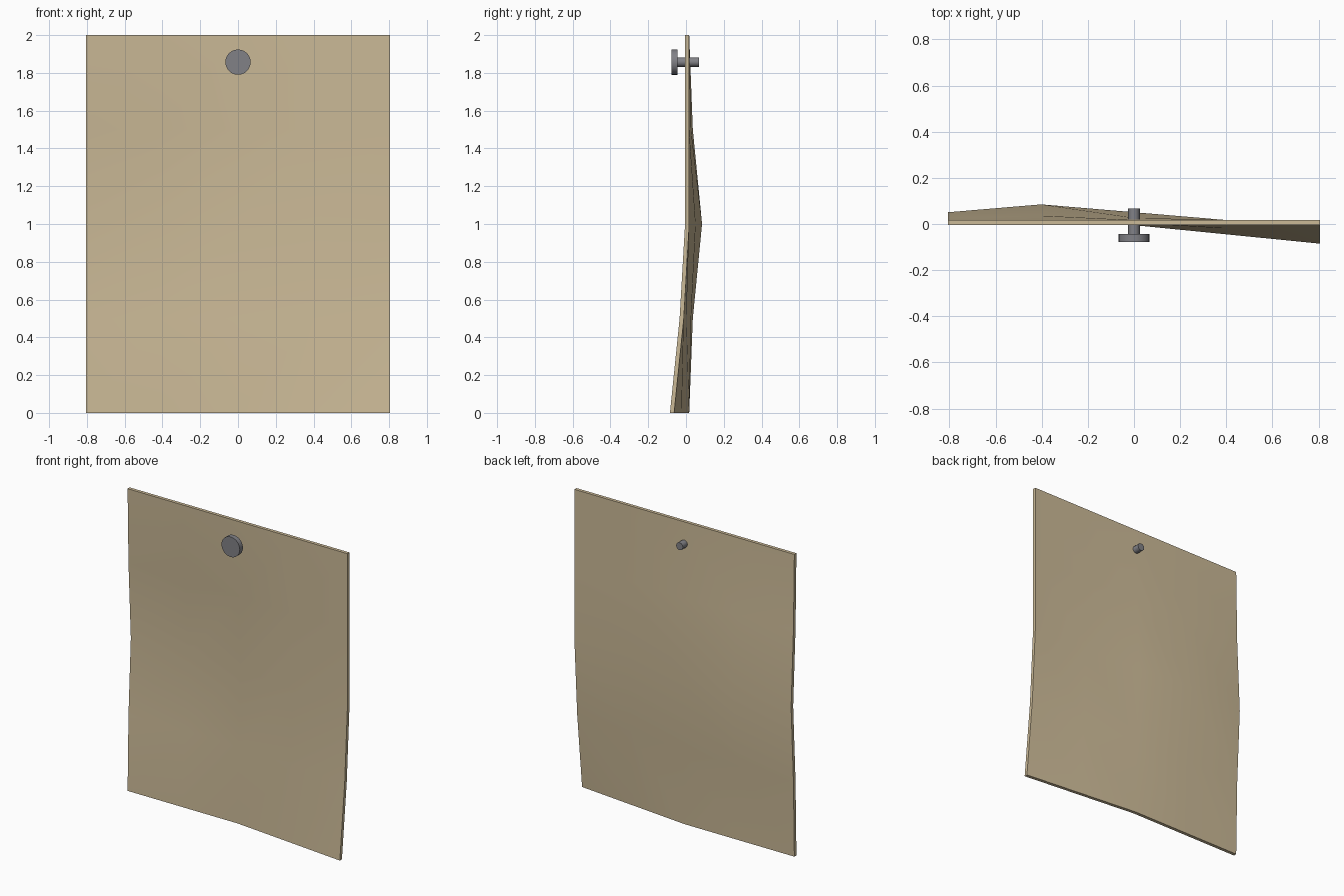
import bpy, bmesh, math

if "Cube" in bpy.data.objects:
    bpy.data.objects.remove(bpy.data.objects["Cube"])

def material(name, rgb):
    m = bpy.data.materials.new(name)
    m.diffuse_color = (*rgb, 1)
    m.use_nodes = True
    m.node_tree.nodes["Principled BSDF"].inputs["Base Color"].default_value = m.diffuse_color
    return m

# Sheet: 5 x 5 point grid with a bulge left of centre and a curled lower right corner
xs = [-0.805, -0.4025, 0, 0.4025, 0.805]
zs = [0, 0.5, 1, 1.5, 2]
bulge_x, bulge_z = [0.5, 1, 0.5, 0, 0], [0, 0.28, 1, 0.28, 0]
curl_x, curl_z = [0, 0, 0, 0.5, 1], [1, 0.36, 0, 0, 0]
FRONT, THICK = -0.005, 0.022

bm = bmesh.new()
def layer(y0):
    return [[bm.verts.new((x, y0 + 0.068 * bulge_x[i] * bulge_z[j]
                           - 0.08 * curl_x[i] * curl_z[j], z))
             for i, x in enumerate(xs)] for j, z in enumerate(zs)]

front, back = layer(FRONT), layer(FRONT + THICK)
for j in range(4):
    for i in range(4):
        for g in (front, back):
            bm.faces.new((g[j][i], g[j][i + 1], g[j + 1][i + 1], g[j + 1][i]))

# Rim joining the two layers
ring = ([(0, i) for i in range(4)] + [(j, 4) for j in range(4)]
        + [(4, i) for i in range(4, 0, -1)] + [(j, 0) for j in range(4, 0, -1)])
for a, b in zip(ring, ring[1:] + ring[:1]):
    bm.faces.new((front[a[0]][a[1]], back[a[0]][a[1]],
                  back[b[0]][b[1]], front[b[0]][b[1]]))
bmesh.ops.recalc_face_normals(bm, faces=bm.faces)
mesh = bpy.data.meshes.new("paper_sheet")
bm.to_mesh(mesh)
bm.free()
sheet = bpy.data.objects.new("paper_sheet", mesh)
bpy.context.collection.objects.link(sheet)
mesh.materials.append(material("parchment", (0.60, 0.49, 0.31)))

# Nail: flat round head and a shaft through the sheet
metal = material("metal", (0.22, 0.22, 0.24))
def rod(name, radius, y0, y1, sides):
    bpy.ops.mesh.primitive_cylinder_add(vertices=sides, radius=radius, depth=y1 - y0,
                                        location=(0, (y0 + y1) / 2, 1.857),
                                        rotation=(math.pi / 2, 0, 0))
    o = bpy.context.object
    o.name = name
    o.data.materials.append(metal)
    return o

parts = [sheet, rod("nail_head", 0.067, -0.077, -0.044, 24),
         rod("nail_shaft", 0.025, -0.05, 0.068, 12)]

# Smooth broad surfaces, sharp rims
for o in parts:
    bpy.ops.object.select_all(action='DESELECT')
    o.select_set(True)
    bpy.context.view_layer.objects.active = o
    bpy.ops.object.shade_smooth_by_angle(angle=math.radians(35))
